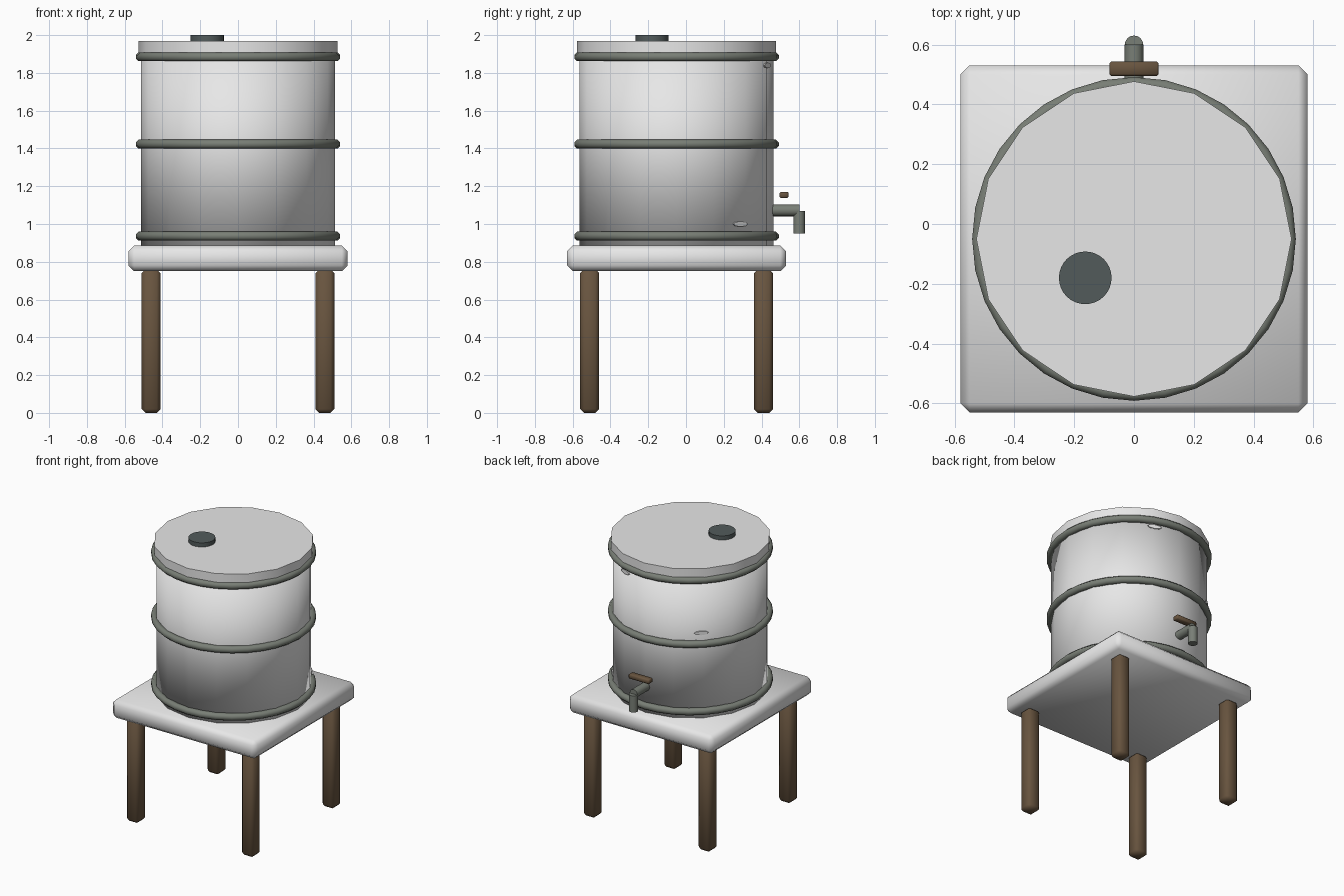
import bpy, bmesh
from math import cos, sin, radians, pi
from mathutils import Matrix, Vector

cube = bpy.data.objects.get("Cube")
if cube:
    bpy.data.objects.remove(cube, do_unlink=True)

CY = -0.05       # barrel and table axis in y
R = 0.514        # barrel radius


def material(name, rgb):
    m = bpy.data.materials.new(name)
    m.use_nodes = True
    col = (*rgb, 1)
    m.diffuse_color = col
    m.node_tree.nodes["Principled BSDF"].inputs["Base Color"].default_value = col
    return m


WHITE = material("off_white", (0.8, 0.8, 0.8))
WOOD = material("brown_wood", (0.14, 0.09, 0.05))
METAL = material("grey_green_metal", (0.19, 0.21, 0.18))
CAP = material("dark_slate", (0.085, 0.105, 0.105))


def finish(name, bm, mat, angle=None):
    """angle None = smooth everywhere, 0 = flat, else sharp above it"""
    bmesh.ops.recalc_face_normals(bm, faces=bm.faces)
    me = bpy.data.meshes.new(name)
    bm.to_mesh(me)
    bm.free()
    if angle != 0:
        me.shade_smooth()
        if angle:
            me.set_sharp_from_angle(angle=radians(angle))
    me.materials.append(mat)
    ob = bpy.data.objects.new(name, me)
    bpy.context.collection.objects.link(ob)
    return ob


def box(name, center, size, bevel, mat):
    bm = bmesh.new()
    bmesh.ops.create_cube(bm, size=1, matrix=Matrix.LocRotScale(Vector(center), None, Vector(size)))
    bmesh.ops.bevel(bm, geom=bm.edges[:], offset=bevel, segments=1, affect='EDGES')
    return finish(name, bm, mat)


def cylinder(name, center, radius, depth, sides, mat, angle=40, rot=Matrix()):
    bm = bmesh.new()
    bmesh.ops.create_cone(bm, cap_ends=True, segments=sides, radius1=radius, radius2=radius,
                          depth=depth, matrix=Matrix.Translation(center) @ rot)
    return finish(name, bm, mat, angle)


def hoop(name, z, major=0.518, minor=0.025, seg=32, sides=8):
    bm = bmesh.new()
    rings = []
    for i in range(seg):
        a = 2 * pi * i / seg
        ring = []
        for j in range(sides):
            b = 2 * pi * (j + 0.5) / sides
            r = major + minor * cos(b)
            ring.append(bm.verts.new((r * cos(a), CY + r * sin(a), z + minor * sin(b))))
        rings.append(ring)
    for i in range(seg):
        p, q = rings[i], rings[(i + 1) % seg]
        for j in range(sides):
            k = (j + 1) % sides
            bm.faces.new((p[j], q[j], q[k], p[k]))
    return finish(name, bm, METAL)


# Table
box("table_top", (0, CY, 0.818), (1.16, 1.16, 0.135), 0.03, WHITE)
for sx, side in ((-1, "right"), (1, "left")):
    for sy, end in ((-1, "front"), (1, "back")):
        box(f"{end}_{side}_leg", (0.46 * sx, CY + 0.46 * sy, 0.38), (0.1, 0.1, 0.76), 0.02, WOOD)

# Barrel, hoops, lid and cap
cylinder("barrel", (0, CY, 1.4), R, 1.04, 16, WHITE, angle=None)
for name, z in (("lower_hoop", 0.936), ("middle_hoop", 1.423), ("upper_hoop", 1.885)):
    hoop(name, z)
cylinder("lid", (0, CY, 1.939), 0.527, 0.062, 16, WHITE)
cylinder("filler_cap", (-0.163, -0.18, 1.983), 0.088, 0.034, 32, CAP)

# Tap with floating handle
along_y = Matrix.Rotation(pi / 2, 4, 'X')
cylinder("tap_pipe", (0, 0.52, 1.072), 0.031, 0.16, 16, METAL, rot=along_y)
cylinder("tap_spout", (0, 0.599, 1.01), 0.031, 0.12, 16, METAL)
box("tap_handle", (0, 0.519, 1.154), (0.165, 0.047, 0.033), 0.006, WOOD)

# Thin chips on the barrel wall
for i, (deg, z) in enumerate(((41, 1.0), (69, 1.84), (133, 1.5))):
    a = radians(deg)
    rot = Matrix.Rotation(a, 4, 'Z') @ Matrix.Rotation(pi / 2, 4, 'Y')
    chip = rot @ Matrix.Diagonal((0.3, 1, 1, 1))
    cylinder(f"barrel_chip_{i + 1}", (R * cos(a), CY + R * sin(a), z), 0.048, 0.008, 8, WHITE, 0, chip)
